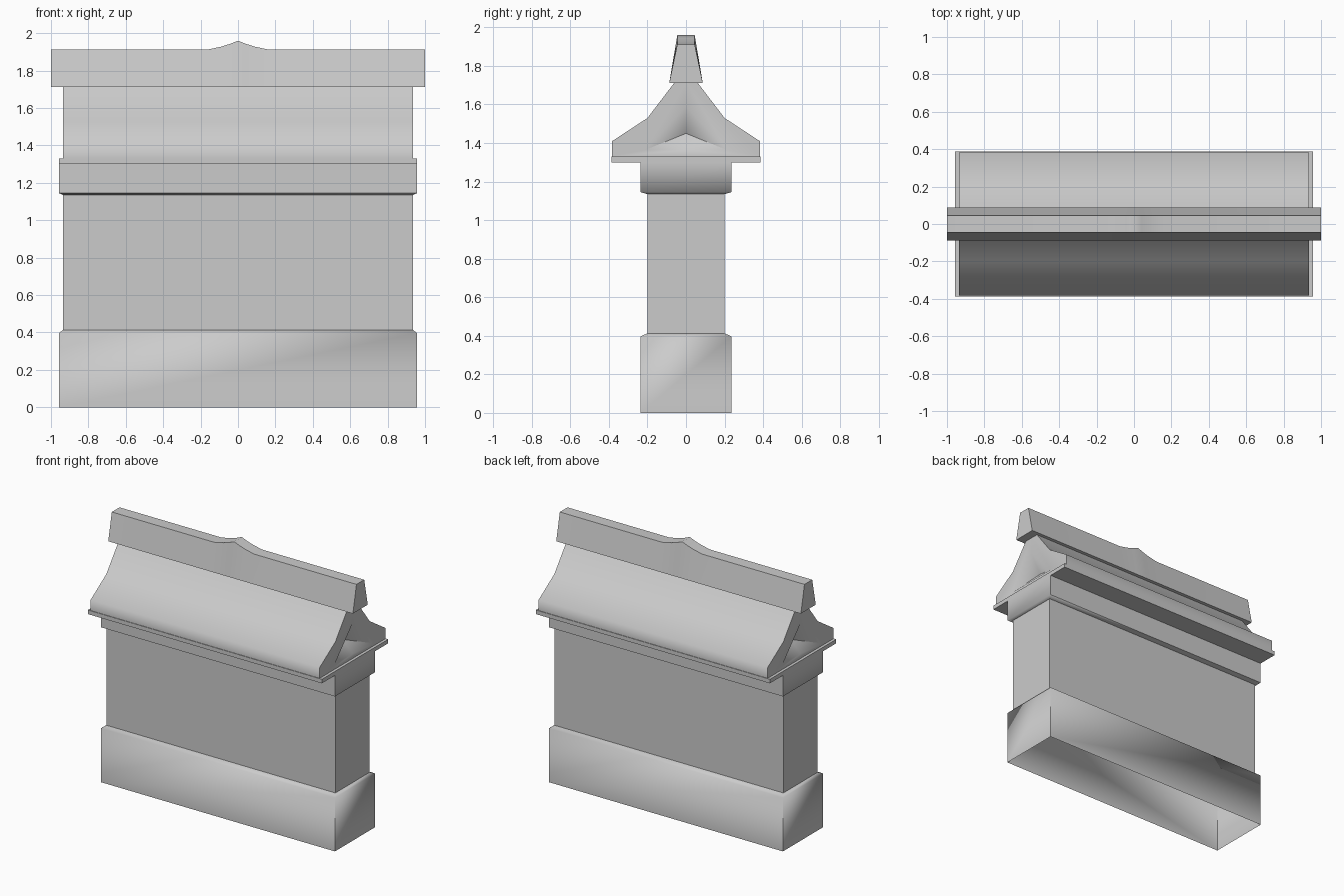
import bpy, bmesh, math

if "Cube" in bpy.data.objects:
    bpy.data.objects.remove(bpy.data.objects["Cube"])


def finish(name, bm, angle=70):
    bmesh.ops.recalc_face_normals(bm, faces=bm.faces[:])
    mesh = bpy.data.meshes.new(name)
    bm.to_mesh(mesh)
    bm.free()
    ob = bpy.data.objects.new(name, mesh)
    bpy.context.collection.objects.link(ob)
    bpy.ops.object.select_all(action='DESELECT')
    ob.select_set(True)
    bpy.context.view_layer.objects.active = ob
    bpy.ops.object.shade_smooth_by_angle(angle=math.radians(angle))
    return ob


def loft(bm, rings):
    """Join closed rings of points with quads; returns the vertex rings."""
    vs = [[bm.verts.new(p) for p in r] for r in rings]
    for a, b in zip(vs, vs[1:]):
        n = len(a)
        for i in range(n):
            bm.faces.new((a[i], a[(i + 1) % n], b[(i + 1) % n], b[i]))
    return vs


def rect_stack(name, levels, cap_bottom=False, cap_top=False):
    """Stack of rectangles given as (half x, half y, z)."""
    bm = bmesh.new()
    vs = loft(bm, [[(-x, -y, z), (x, -y, z), (x, y, z), (-x, y, z)]
                   for x, y, z in levels])
    if cap_bottom:
        bm.faces.new(vs[0])
    if cap_top:
        bm.faces.new(vs[-1])
    return finish(name, bm)


# Plinth (open underneath), wall, collar and eave slab
rect_stack("plinth", [(.957, .235, 0), (.957, .235, .397), (.936, .2, .413)])
rect_stack("wall", [(.936, .2, .413), (.936, .2, 1.135)])
rect_stack("collar", [(.936, .2, 1.135), (.957, .235, 1.145), (.957, .235, 1.30)])
rect_stack("eave_slab", [(.957, .387, 1.30), (.957, .387, 1.33)], True, True)

# Roof: one quarter with a sunken gable panel, mirrored in x and y
X = .936
slope = [(.383, 1.33), (.383, 1.41), (.2, 1.53), (.055, 1.72)]
bm = bmesh.new()
end = [bm.verts.new((X, y, z)) for y, z in slope]
mid = [bm.verts.new((0, y, z)) for y, z in slope]
for i in range(3):
    bm.faces.new((end[i], end[i + 1], mid[i + 1], mid[i]))
foot, crown, tip, low = [bm.verts.new((X, 0, z)) for z in (1.33, 1.72, 1.59, 1.365)]
corner = bm.verts.new((X, .21, 1.365))
deep = bm.verts.new((X - .08, 0, 1.45))
bm.faces.new([foot] + end + [crown, tip, corner, low])
bm.faces.new((tip, deep, corner))
bm.faces.new((corner, deep, low))
roof = finish("roof", bm)
mirror = roof.modifiers.new("mirror", 'MIRROR')
mirror.use_axis = (True, True, False)

# Ridge cap with a small concave peak in the middle
half = [(0, 1.96), (.04, 1.944), (.09, 1.928), (.165, 1.912), (1, 1.912)]
tops = [(-x, z) for x, z in reversed(half[1:])] + half
bm = bmesh.new()
rings = loft(bm, [[(x, -.087, 1.712), (x, .087, 1.712), (x, .045, z), (x, -.045, z)]
                  for x, z in tops])
bm.faces.new(rings[0])
bm.faces.new(rings[-1])
finish("ridge_cap", bm)
